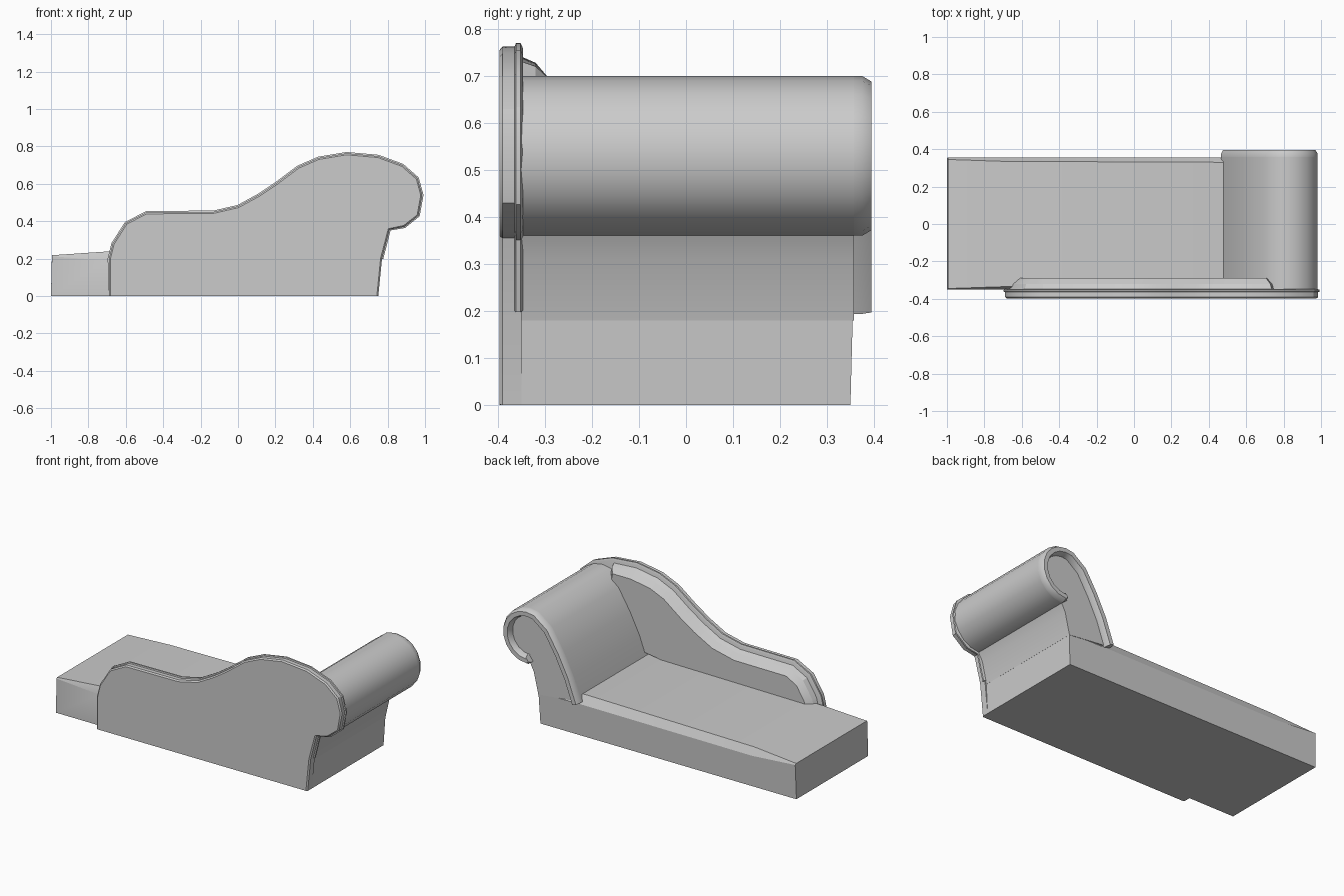
import bpy, bmesh, math
from mathutils import Vector

cube = bpy.data.objects.get("Cube")
if cube:
    bpy.data.objects.remove(cube, do_unlink=True)

grey = bpy.data.materials.new("grey upholstery")
grey.use_nodes = True
grey.diffuse_color = (0.6, 0.6, 0.6, 1)
grey.node_tree.nodes["Principled BSDF"].inputs["Base Color"].default_value = grey.diffuse_color


def loft(name, rings, angle=32):
    """Skin equal closed rings of 3D points and cap both ends."""
    bm = bmesh.new()
    loops = [[bm.verts.new(p) for p in ring] for ring in rings]
    n = len(loops[0])
    for a, b in zip(loops, loops[1:]):
        for i in range(n):
            j = (i + 1) % n
            bm.faces.new((a[i], a[j], b[j], b[i]))
    bm.faces.new(loops[0])
    bm.faces.new(loops[-1])
    bmesh.ops.recalc_face_normals(bm, faces=bm.faces)
    mesh = bpy.data.meshes.new(name)
    bm.to_mesh(mesh)
    bm.free()
    mesh.materials.append(grey)
    obj = bpy.data.objects.new(name, mesh)
    bpy.context.collection.objects.link(obj)
    bpy.ops.object.select_all(action='DESELECT')
    obj.select_set(True)
    bpy.context.view_layer.objects.active = obj
    bpy.ops.object.shade_smooth_by_angle(angle=math.radians(angle))
    return obj


def grow(path, d):
    """Offset an open clockwise path outward by d."""
    out = []
    for i, p in enumerate(path):
        a, b = Vector(path[max(i - 1, 0)]), Vector(path[min(i + 1, len(path) - 1)])
        t = (b - a).normalized()
        out.append((p[0] - t.y * d, max(p[1] + t.x * d, 0)))
    return out


def at(path, y):
    return [(x, y, z) for x, z in path]


# Seat base, softly crowned: x at floor, x at top, edge height, crown height, crown half width
sections = [(-1, -.995, .212, .218, .345), (-.7, -.7, .19, .238, .335),
            (.46, .46, .195, .25, .33), (.75, .76, .19, .195, .33)]
loft("seat_base", [[(x0, -.35, 0), (x1, -.35, e), (x1, -w, t), (x1, w, t), (x1, .355, e), (x0, .35, 0)]
                   for x0, x1, e, t, w in sections], 20)

# Curved side back panel
curve = [(-.69, .2), (-.67, .28), (-.6, .39), (-.49, .447), (-.13, .45), (0, .48), (.11, .54),
         (.2, .6), (.32, .69), (.43, .738), (.58, .763), (.75, .748), (.88, .7), (.96, .63),
         (.985, .54), (.965, .43), (.89, .37), (.81, .355), (.77, .2)]
panel = [(-.69, 0)] + curve + [(.75, 0)]
loft("back_panel", [at(grow(panel, d), y) for d, y in ((-.008, -.397), (0, -.39), (0, -.35))])

# Piping along the inner rim of the panel
piping = [(-.685, .03)] + curve
loft("back_piping", [at(grow(piping, d), y) for d, y in
                     ((-.004, -.366), (.007, -.362), (.007, -.352), (-.004, -.347))])

# Padded inside of the back, sloping inward from the panel
pad = [(-.685, .1)] + curve[:12] + [(.79, .6), (.79, .3)]
loft("back_cushion", [at(grow(pad, d), y) for d, y in ((-.022, -.35), (-.035, -.32), (-.07, -.29))], 20)

# Rolled headrest
cx, cz, r = .815, .53, .17
arc = [(cx + r * math.cos(math.radians(a)), cz + r * math.sin(math.radians(a)))
       for a in range(110, -91, -20)]
front = [(.465, .21), (.52, .36), (.585, .49), (.665, .62)]
roll = front + arc
loft("headrest", [at(roll + [(.79, .31), (.76, .18)], y) for y in (-.355, .357)])

# Raised scroll rim with a hooked tip at the open end of the headrest
hook = roll + [(.795, .375)]


def rim(outer, inner, y):
    return at(grow(hook, -outer) + grow(hook, -inner)[::-1], y)


loft("headrest_scroll_rim", [rim(0, .05, .35), rim(0, .047, .375), rim(.012, .038, .395)])
